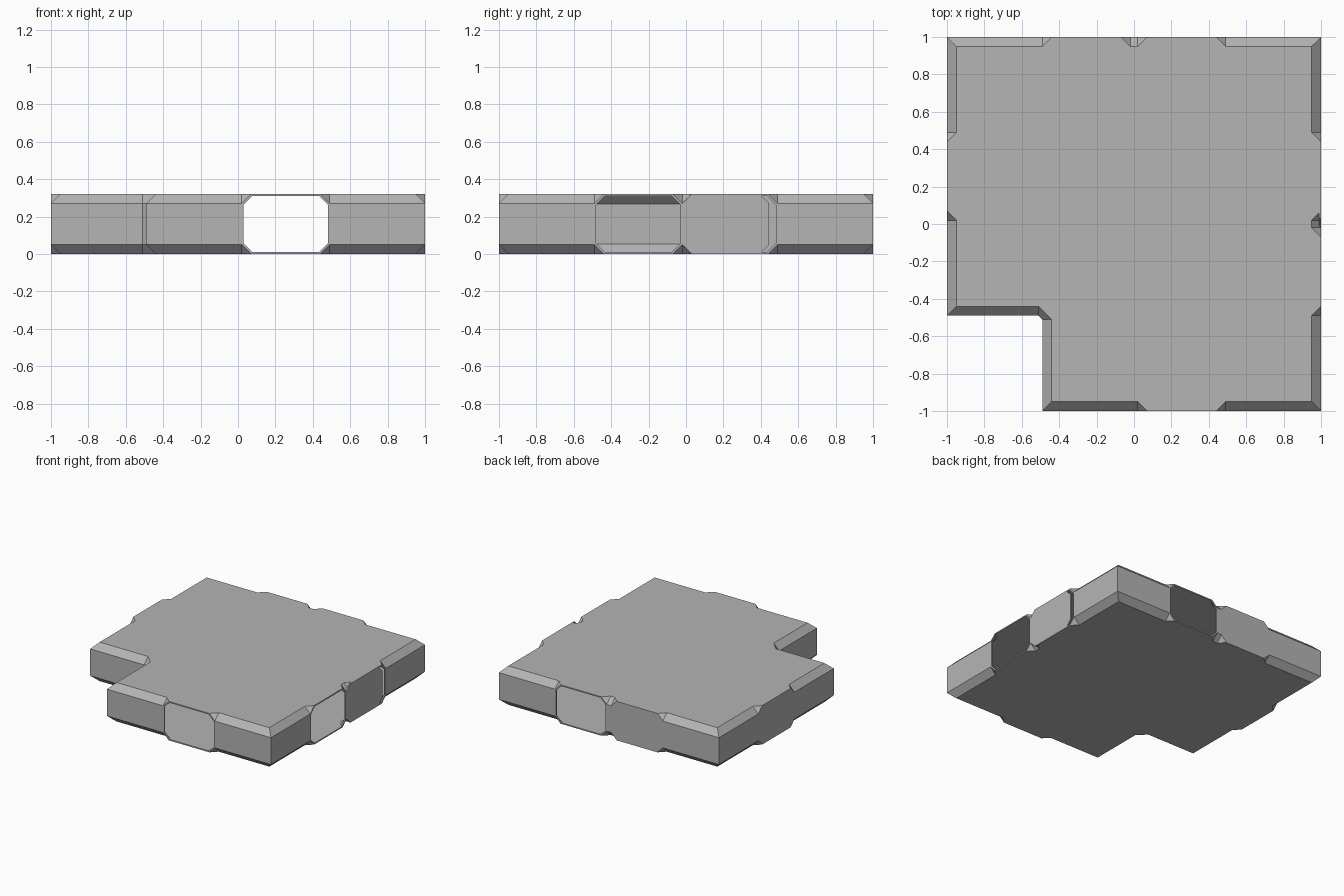
import bpy, bmesh
from mathutils import Vector

if "Cube" in bpy.data.objects:
    bpy.data.objects.remove(bpy.data.objects["Cube"])

H, C = 0.32, 0.05          # height, chamfer size
SKIN = 0.01                # shell thickness
LIP = 0.01                 # width of the lip around each doorway

# Perimeter, counter-clockwise: outer point, inset direction, kind of the span that follows
# W = chamfered wall, F = flat full-height panel, O = doorway (one has a separate panel)
NODES = [
    (-.49, -1, 1, 1, "W"), (.02, -1, 0, 1, "O"), (.49, -1, 0, 1, "W"),
    (1, -1, -1, 1, "W"), (1, -.49, -1, 0, "O"), (1, -.02, -1, 0, "W"),
    (1, .02, -1, 0, "O"), (1, .49, -1, 0, "W"),
    (1, 1, -1, -1, "W"), (.49, 1, 0, -1, "O"), (.02, 1, 0, -1, "W"),
    (-.02, 1, 0, -1, "F"), (-.49, 1, 0, -1, "W"),
    (-1, 1, 1, -1, "W"), (-1, .49, 1, 0, "F"), (-1, .02, 1, 0, "W"),
    (-1, -.49, 1, 1, "W"), (-.51, -.49, 0, 1, "W"), (-.49, -.51, 1, 0, "W"),
]

grey = bpy.data.materials.new("dark_grey")
grey.diffuse_color = (0.46, 0.46, 0.46, 1)
grey.use_nodes = True
grey.node_tree.nodes["Principled BSDF"].inputs["Base Color"].default_value = grey.diffuse_color


def octagon(a, b, inset=0):
    """Flat panel outline between two outer points, with cut corners."""
    u = (b - a).normalized()
    a, b, d = a + u * inset, b - u * inset, u * (C - inset * .4)
    lo, hi = inset, H - inset
    k = C - inset * .4
    pts = [(a, lo + k), (a + d, lo), (b - d, lo), (b, lo + k),
           (b, hi - k), (b - d, hi), (a + d, hi), (a, hi - k)]
    return [(p.x, p.y, z) for p, z in pts]


def make_object(name, faces):
    bm = bmesh.new()
    for f in faces:
        bm.faces.new([bm.verts.new(p) for p in f])
    bmesh.ops.remove_doubles(bm, verts=bm.verts, dist=0.001)
    bmesh.ops.recalc_face_normals(bm, faces=bm.faces)
    me = bpy.data.meshes.new(name)
    bm.to_mesh(me)
    bm.free()
    me.materials.append(grey)
    ob = bpy.data.objects.new(name, me)
    bpy.context.collection.objects.link(ob)
    mod = ob.modifiers.new("skin", "SOLIDIFY")
    mod.thickness = SKIN
    mod.offset = -1
    return ob


# Hollow floor shell: walls, chamfers, doorway corners and lips, top and bottom plates
faces, outline = [], []
for i, (ax, ay, adx, ady, kind) in enumerate(NODES):
    bx, by, bdx, bdy, _ = NODES[(i + 1) % len(NODES)]
    a, b = Vector((ax, ay)), Vector((bx, by))
    ai, bi = a + Vector((adx, ady)) * C, b + Vector((bdx, bdy)) * C
    d = (b - a).normalized() * C
    outline.append(ai)
    if kind == "W":
        faces.append([(*a, C), (*b, C), (*b, H - C), (*a, H - C)])
    else:
        outline += [a + d, b - d]
        outer, inner = octagon(a, b), octagon(a, b, LIP)
        if kind == "F":
            faces.append(outer)
        else:
            for j in range(8):
                k = (j + 1) % 8
                faces.append([outer[j], outer[k], inner[k], inner[j]])
    for edge, plate in ((C, 0), (H - C, H)):
        if kind == "W":
            faces.append([(*a, edge), (*b, edge), (*bi, plate), (*ai, plate)])
        else:
            faces.append([(*a, edge), (*(a + d), plate), (*ai, plate)])
            faces.append([(*b, edge), (*bi, plate), (*(b - d), plate)])
for z in (0, H):
    faces.append([(p.x, p.y, z) for p in outline])
make_object("floor_shell", faces)

# Right side panel, slid slightly forward of its opening
panel = make_object("right_panel", [octagon(Vector((1, -.02)), Vector((1, .445)))])
# make sure its thickness grows inward
if panel.data.polygons[0].normal.x < 0:
    panel.data.flip_normals()
